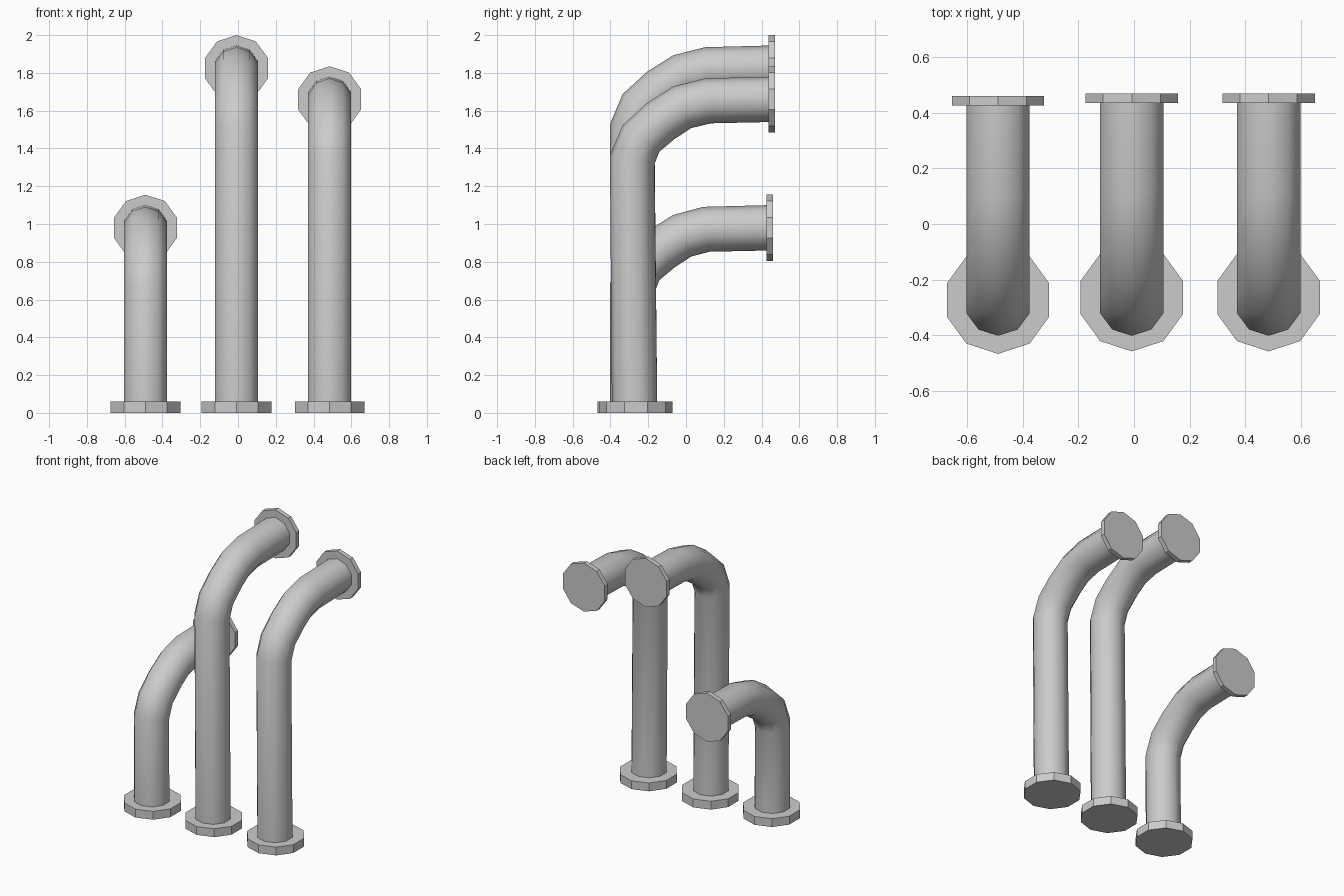
import bpy, bmesh, math
from mathutils import Vector

if "Cube" in bpy.data.objects:
    bpy.data.objects.remove(bpy.data.objects["Cube"])

SIDES = 10
# bend centreline in (y, z), z relative to the outlet centre height
BEND = [(-0.285, -0.32), (-0.238, -0.207), (-0.134, -0.115), (-0.02, -0.042), (0.117, -0.008), (0.45, 0.0)]


def loft(name, x, path, radii, smooth):
    """Sweep a ten-sided ring along a path lying in a y-z plane."""
    bm = bmesh.new()
    pts = [Vector(p) for p in path]
    rings = []
    for i, p in enumerate(pts):
        t = Vector((0, 0))
        if i > 0:
            t += (p - pts[i - 1]).normalized()
        if i < len(pts) - 1:
            t += (pts[i + 1] - p).normalized()
        t.normalize()
        n = Vector((-t.y, t.x))
        ring = []
        for k in range(SIDES):
            a = 2 * math.pi * k / SIDES
            q = p + n * (radii * math.cos(a))
            ring.append(bm.verts.new((x + radii * math.sin(a), q.x, q.y)))
        rings.append(ring)
    for a, b in zip(rings, rings[1:]):
        for k in range(SIDES):
            j = (k + 1) % SIDES
            f = bm.faces.new((a[k], a[j], b[j], b[k]))
            f.smooth = smooth
    bm.faces.new(rings[0])
    bm.faces.new(rings[-1])
    bmesh.ops.recalc_face_normals(bm, faces=bm.faces)
    mesh = bpy.data.meshes.new(name)
    bm.to_mesh(mesh)
    bm.free()
    ob = bpy.data.objects.new(name, mesh)
    bpy.context.collection.objects.link(ob)
    return ob


# label, x, outlet height, y shift
for label, x, h, dy in (("left", -0.49, 0.98, -0.009),
                        ("middle", -0.008, 1.825, 0.0),
                        ("right", 0.485, 1.66, 0.0)):
    # pipe with bend
    path = [(-0.272 + dy, 0.02)] + [(y + dy * (y > 0), h + z) for y, z in BEND]
    loft(label + "_pipe", x, path, 0.12, True)
    # floor flange
    loft(label + "_base_flange", x, [(-0.265 + dy, 0.0), (-0.265 + dy, 0.06)], 0.194, False)
    # outlet flange
    loft(label + "_outlet_flange", x, [(0.436 + dy, h), (0.47 + dy, h)], 0.175, False)
